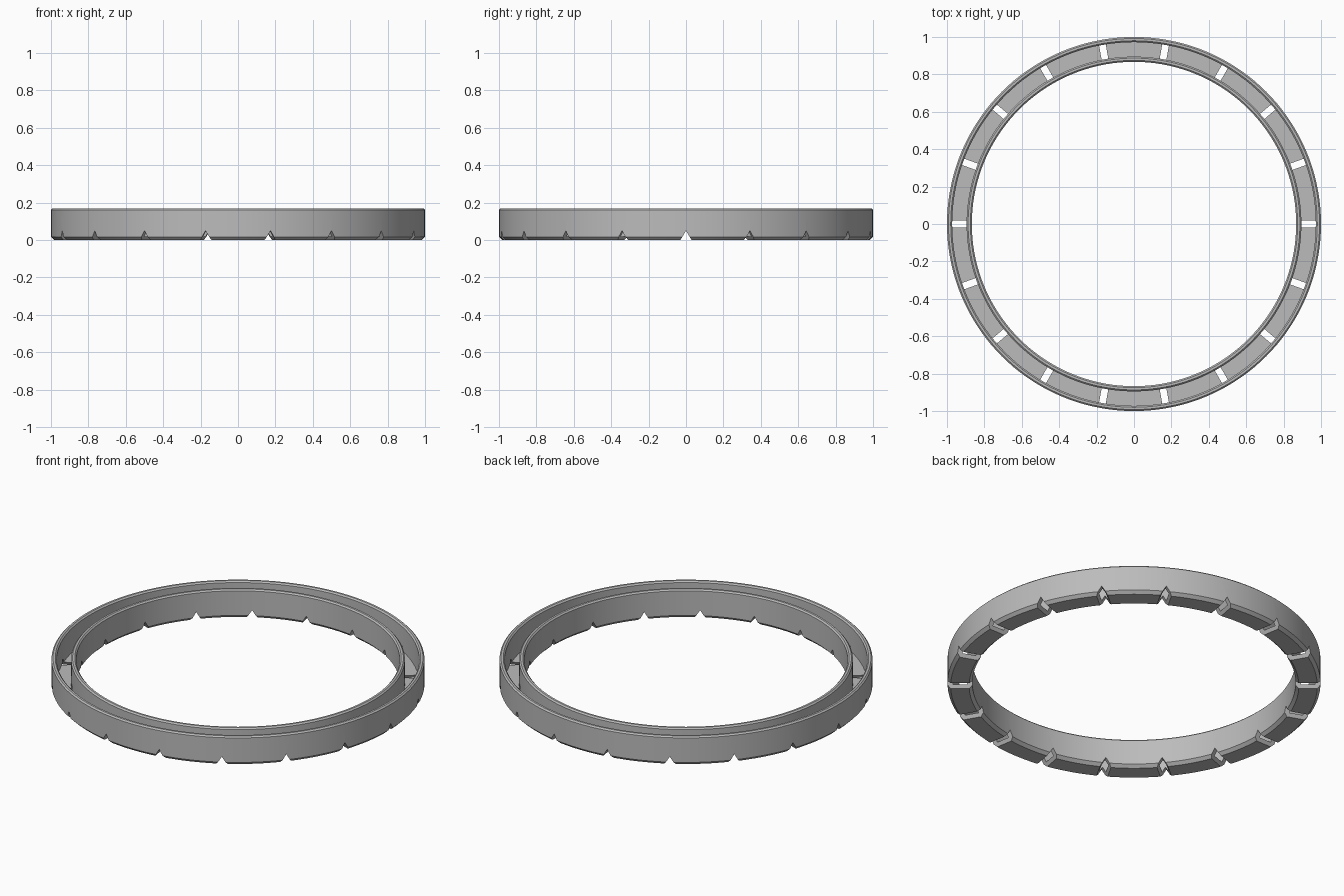
import bpy, bmesh, math
from mathutils import Matrix

cube = bpy.data.objects.get("Cube")
if cube:
    bpy.data.objects.remove(cube, do_unlink=True)

SEGMENTS = 144
NOTCHES = 18

grey = bpy.data.materials.new("plain grey")
grey.use_nodes = True
colour = (0.5, 0.5, 0.5, 1)
grey.diffuse_color = colour
grey.node_tree.nodes["Principled BSDF"].inputs["Base Color"].default_value = colour


def make_object(name, bm):
    bmesh.ops.recalc_face_normals(bm, faces=bm.faces)
    mesh = bpy.data.meshes.new(name)
    bm.to_mesh(mesh)
    bm.free()
    mesh.materials.append(grey)
    obj = bpy.data.objects.new(name, mesh)
    bpy.context.collection.objects.link(obj)
    return obj


# Channel ring: U-shaped section with chamfered rims and lower edges
R_OUT, R_IN, HEIGHT = 1.0, 0.867, 0.17
WALL, FLOOR, RIM, FOOT = 0.028, 0.02, 0.008, 0.017
half = [(0, FOOT), (0, HEIGHT - RIM), (RIM, HEIGHT), (WALL - RIM, HEIGHT),
        (WALL, HEIGHT - RIM), (WALL, FLOOR)]
inner = [(R_IN + d, z) for d, z in half]
outer = [(R_OUT - d, z) for d, z in reversed(half)]
profile = inner + outer + [(R_OUT - FOOT, 0), (R_IN + FOOT, 0)]

bm = bmesh.new()
rings = []
for i in range(SEGMENTS):
    a = 2 * math.pi * i / SEGMENTS
    rings.append([bm.verts.new((r * math.cos(a), r * math.sin(a), z)) for r, z in profile])
for i, ring in enumerate(rings):
    after = rings[(i + 1) % SEGMENTS]
    for j in range(len(profile)):
        k = (j + 1) % len(profile)
        bm.faces.new((ring[j], after[j], after[k], ring[k]))
channel = make_object("channel_ring", bm)

# Radial V-shaped prisms that notch the underside
bm = bmesh.new()
section = [(-0.042, -0.02), (0.042, -0.02), (0, 0.05)]
for i in range(NOTCHES):
    turn = Matrix.Rotation(2 * math.pi * i / NOTCHES, 4, "Z")
    ends = [[bm.verts.new(turn @ Matrix.Translation((x, y, z)).translation) for y, z in section]
            for x in (0.8, 1.1)]
    bm.faces.new(ends[0])
    bm.faces.new(ends[1][::-1])
    for j in range(3):
        k = (j + 1) % 3
        bm.faces.new((ends[0][j], ends[1][j], ends[1][k], ends[0][k]))
cutter = make_object("notch_cutter", bm)
cutter.hide_render = True

# Cut the notches, then smooth the curved walls
cut = channel.modifiers.new("notches", "BOOLEAN")
cut.operation = "DIFFERENCE"
cut.solver = "EXACT"
cut.object = cutter
bpy.context.view_layer.objects.active = channel
channel.select_set(True)
bpy.ops.object.modifier_apply(modifier=cut.name)
bpy.data.objects.remove(cutter, do_unlink=True)
bpy.ops.object.select_all(action="DESELECT")
channel.select_set(True)
bpy.ops.object.shade_smooth_by_angle(angle=math.radians(25))
